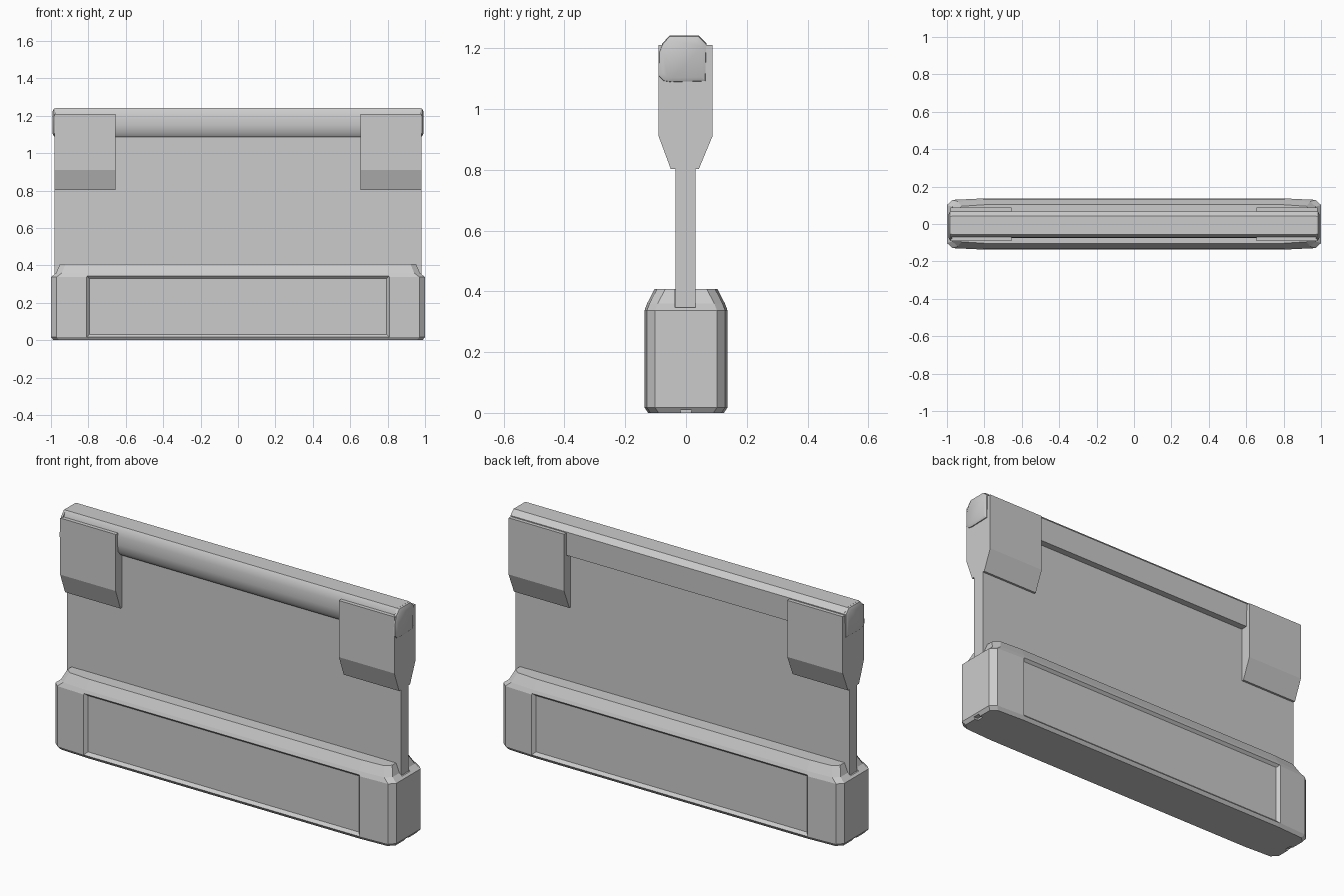
import bpy
import bmesh

if "Cube" in bpy.data.objects:
    bpy.data.objects.remove(bpy.data.objects["Cube"], do_unlink=True)

# One flat colour for the whole model
GREY = (0.6, 0.6, 0.6, 1)
grey = bpy.data.materials.new("light_grey")
grey.use_nodes = True
grey.diffuse_color = GREY
grey.node_tree.nodes["Principled BSDF"].inputs["Base Color"].default_value = GREY


def loft(name, rings):
    """Closed solid through matching rings of points."""
    bm = bmesh.new()
    rows = [[bm.verts.new(p) for p in ring] for ring in rings]
    n = len(rows[0])
    for a, b in zip(rows, rows[1:]):
        for i in range(n):
            j = (i + 1) % n
            bm.faces.new((a[i], a[j], b[j], b[i]))
    bm.faces.new(rows[0])
    bm.faces.new(rows[-1])
    bmesh.ops.recalc_face_normals(bm, faces=bm.faces)
    mesh = bpy.data.meshes.new(name)
    bm.to_mesh(mesh)
    bm.free()
    obj = bpy.data.objects.new(name, mesh)
    bpy.context.collection.objects.link(obj)
    mesh.materials.append(grey)
    return obj


def extrude_x(name, profile, x0, x1):
    return loft(name, [[(x, y, z) for y, z in profile] for x in (x0, x1)])


def rect(y0, y1, z0, z1):
    return [(y0, z0), (y1, z0), (y1, z1), (y0, z1)]


def cut(target, cutter):
    mod = target.modifiers.new("cut", "BOOLEAN")
    mod.operation = "DIFFERENCE"
    mod.solver = "EXACT"
    mod.object = cutter
    bpy.context.view_layer.objects.active = target
    bpy.ops.object.modifier_apply(modifier=mod.name)
    bpy.data.objects.remove(cutter, do_unlink=True)


def base_ring(z, end, half):
    """Plan outline with chamfered corners and slightly tapered ends."""
    quarter = [(end, half - 0.035), (end - 0.03, half - 0.008), (0.8, half)]
    right = quarter + [(-x, y) for x, y in reversed(quarter)]
    return [(x, y, z) for x, y in right + [(-x, -y) for x, y in right]]


# Chamfered base block
base = loft("base", [base_ring(0, 0.987, 0.125), base_ring(0.018, 1, 0.137),
                     base_ring(0.337, 1, 0.137), base_ring(0.36, 0.972, 0.128),
                     base_ring(0.408, 0.952, 0.103)])

# Recessed long panels on the front and back of the base
for side in (-1, 1):
    rings = []
    for y, grow in ((0.122, -0.015), (0.152, 0.015)):
        x, low, high = 0.81 + grow, 0.017 - grow, 0.345 + grow
        rings.append([(-x, side * y, low), (x, side * y, low),
                      (x, side * y, high), (-x, side * y, high)])
    cut(base, loft("recess_cutter", rings))

# Slots at the base ends: panel seat above, small notch below
for side in (-1, 1):
    cut(base, extrude_x("slot_cutter", rect(-0.036, 0.032, 0.347, 0.5),
                        side * 0.9, side * 1.1))
    cut(base, extrude_x("notch_cutter", rect(-0.018, 0.018, -0.1, 0.01),
                        side * 0.97, side * 1.1))

# Upright panel
extrude_x("panel", rect(-0.035, 0.031, 0.345, 1.15), -0.98, 0.98)

# Clamps holding the top rail
clamp = [(-0.05, 0.802), (0.042, 0.802), (0.087, 0.91), (0.087, 1.21),
         (-0.09, 1.21), (-0.09, 0.91)]
for side, label in ((1, "left"), (-1, "right")):
    extrude_x(label + "_clamp", clamp, side * 0.655, side * 0.98)

# Top rail, rounded in front, flat at the back, with tapered ends
rail = [(0.065, 1.09), (0.068, 1.215), (0.042, 1.241), (-0.055, 1.241),
        (-0.066, 1.225), (-0.073, 1.195), (-0.074, 1.15), (-0.068, 1.11),
        (-0.05, 1.087)]
extrude_x("top_rail", rail, -0.975, 0.975)

# Rail end caps, lapping over the clamp ends
cap = [(0.065, 1.09), (0.068, 1.215), (0.042, 1.241), (-0.055, 1.241),
       (-0.078, 1.215), (-0.09, 1.185), (-0.091, 1.107), (-0.075, 1.091),
       (-0.05, 1.087)]
for side, label in ((1, "left"), (-1, "right")):
    rings = []
    for x, scale in ((0.972, 1), (0.984, 0.97), (0.991, 0.8)):
        rings.append([(side * x, -0.01 + (y + 0.01) * scale,
                       1.165 + (z - 1.165) * scale) for y, z in cap])
    loft(label + "_rail_cap", rings)

# Smooth the rounded rail and keep every hard edge crisp
for obj in bpy.context.collection.objects:
    if "rail" in obj.name:
        bpy.ops.object.select_all(action="DESELECT")
        obj.select_set(True)
        bpy.context.view_layer.objects.active = obj
        bpy.ops.object.shade_smooth_by_angle(angle=0.6)
